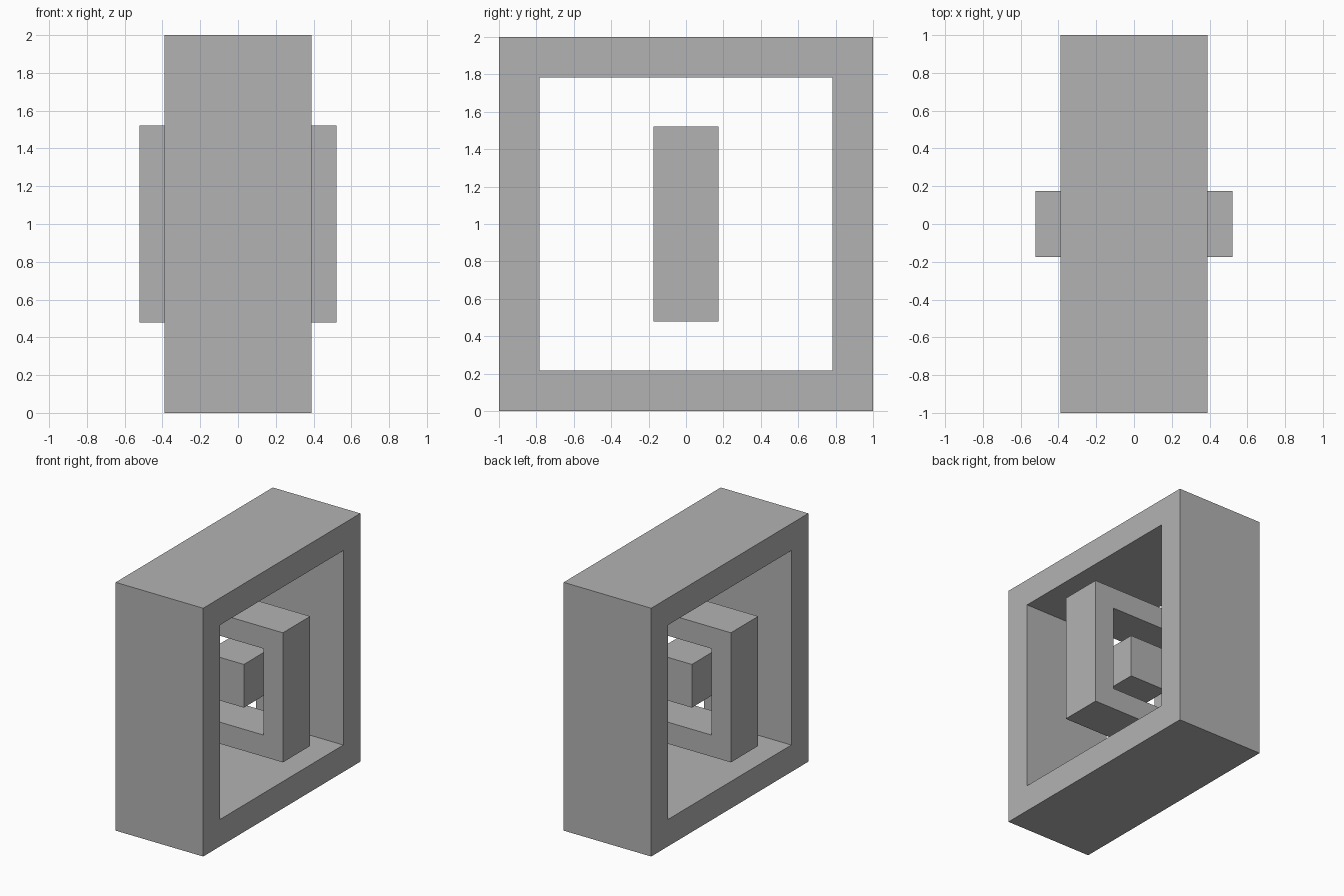
import bpy
import bmesh

if "Cube" in bpy.data.objects:
    bpy.data.objects.remove(bpy.data.objects["Cube"])

grey = bpy.data.materials.new("plain_grey")
grey.diffuse_color = (0.45, 0.45, 0.45, 1)
grey.use_nodes = True
grey.node_tree.nodes["Principled BSDF"].inputs["Base Color"].default_value = grey.diffuse_color
CENTRE_Z = 1.0


def finish(name, bm):
    bmesh.ops.recalc_face_normals(bm, faces=bm.faces)
    mesh = bpy.data.meshes.new(name)
    bm.to_mesh(mesh)
    bm.free()
    mesh.materials.append(grey)
    obj = bpy.data.objects.new(name, mesh)
    obj.location.z = CENTRE_Z
    bpy.context.collection.objects.link(obj)
    return obj


def square_frame(name, outer, inner, depth, axis):
    """Square ring of half sizes outer/inner, open along the given axis."""
    corners = [(-1, -1), (1, -1), (1, 1), (-1, 1)]

    def point(size, corner, d):
        u, z = corner[0] * size, corner[1] * size
        return (d, u, z) if axis == "X" else (u, d, z)

    bm = bmesh.new()
    # Closed cross-section, repeated at each corner
    section = [(outer, -depth), (outer, depth), (inner, depth), (inner, -depth)]
    rings = [[bm.verts.new(point(s, c, d)) for s, d in section] for c in corners]
    for i in range(4):
        a, b = rings[i], rings[(i + 1) % 4]
        for j in range(4):
            k = (j + 1) % 4
            bm.faces.new((a[j], b[j], b[k], a[k]))
    return finish(name, bm)


# Large frame, open to the sides
square_frame("outer_frame", 1.0, 0.783, 0.39, "X")

# Smaller frame turned a quarter, open to front and back
square_frame("inner_frame", 0.522, 0.348, 0.174, "Y")

# Floating cube in the middle
cube = bmesh.new()
bmesh.ops.create_cube(cube, size=0.348)
finish("centre_cube", cube)
